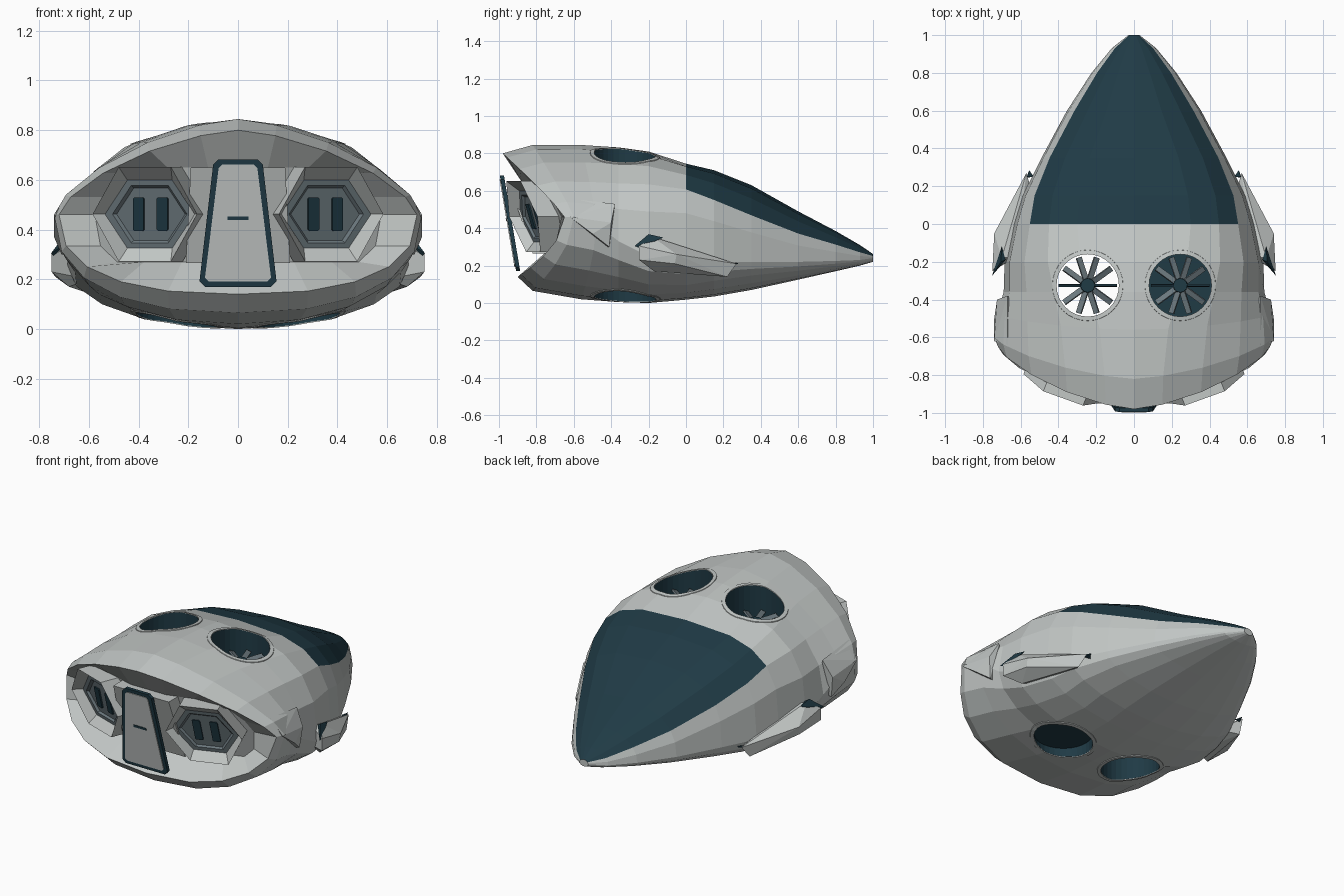
import bpy, bmesh
from math import sin, cos, pi, radians
from mathutils import Matrix, Vector
from mathutils.bvhtree import BVHTree

if "Cube" in bpy.data.objects:
    bpy.data.objects.remove(bpy.data.objects["Cube"])


def material(name, rgb):
    m = bpy.data.materials.new(name)
    m.use_nodes = True
    m.diffuse_color = (*rgb, 1)
    m.node_tree.nodes["Principled BSDF"].inputs["Base Color"].default_value = (*rgb, 1)
    return m


GREY = material("hull grey", (0.54, 0.57, 0.56))
TEAL = material("dark teal", (0.014, 0.043, 0.06))
STEEL = material("blue steel", (0.15, 0.19, 0.21))


def finish(name, bm, *mats):
    bmesh.ops.recalc_face_normals(bm, faces=bm.faces)
    me = bpy.data.meshes.new(name)
    bm.to_mesh(me)
    bm.free()
    for m in mats:
        me.materials.append(m)
    ob = bpy.data.objects.new(name, me)
    bpy.context.collection.objects.link(ob)
    return ob


def bridge(bm, a, b):
    n = len(a)
    return [bm.faces.new((a[j], a[(j + 1) % n], b[(j + 1) % n], b[j])) for j in range(n)]


def prism(name, pts, front, depth, mat, matrix=Matrix()):
    """Extrude an x,z outline backwards from the sloped plane y = front(z)."""
    bm = bmesh.new()
    a, b = [[bm.verts.new(matrix @ Vector((x, front(z) + d, z))) for x, z in pts]
            for d in (0, depth)]
    bridge(bm, a, b)
    bm.faces.new(a)
    bm.faces.new(b)
    return finish(name, bm, mat)


def solid(name, pts, side, mat):
    """Faceted convex piece, mirrored by side."""
    bm = bmesh.new()
    for x, y, z in pts:
        bm.verts.new((side * x, y, z))
    bmesh.ops.convex_hull(bm, input=bm.verts)
    return finish(name, bm, mat)


# Hull: y, half width, top, waist, bottom, roundness above and below,
# sweep of top and bottom, angle of the shoulder edge
STATIONS = [
    (-.65, .72, .80, .46, .14, 1.5, 2.5, -.33, -.25, 36),
    (-.60, .74, .845, .46, .065, 1.5, 2.4, -.22, -.22, 36),
    (-.48, .725, .845, .42, .02, 1.7, 2.2, -.08, -.08, 36),
    (-.36, .69, .832, .33, .005, 2.2, 2, 0, 0, 36),
    (-.20, .685, .81, .25, 0, 2.7, 2, 0, 0, 37),
    (0, .64, .745, .22, .018, 3.2, 2, 0, 0, 38),
    (.15, .59, .71, .22, .035, 3.1, 2, 0, 0, 33),
    (.35, .49, .63, .22, .07, 2.9, 2, 0, 0, 29),
    (.60, .355, .49, .22, .125, 2.4, 2, 0, 0, 30),
    (.80, .225, .385, .225, .17, 2.2, 2, 0, 0, 31),
    (.93, .118, .31, .23, .20, 2, 2, 0, 0, 31),
    (1, .03, .262, .24, .22, 2, 2, 0, 0, 31)]
N = 20


def section(y, w, top, waist, bottom, n_up, n_low, sweep_up, sweep_low, edge):
    gap = (90 - edge) / 3
    quarter = [0, edge / 2, edge, edge + gap, edge + 2 * gap]
    half = quarter + [90] + [180 - a for a in reversed(quarter[1:])]
    pts = []
    for a in half + [180 + a for a in half]:
        c, s = cos(radians(a)), sin(radians(a))
        up = s > 0
        e = 2 / (n_up if up else n_low)
        x = w * abs(c) ** e * (1 if c > 0 else -1)
        z = waist + abs(s) ** e * ((top if up else bottom) - waist)
        pts.append(Vector((x, y + (sweep_up if up else sweep_low) * abs(s) ** 1.5, z)))
    return pts


bm = bmesh.new()
sections = [section(*s) for s in STATIONS]
rings = [[bm.verts.new(p) for p in pts] for pts in sections]
for i in range(len(rings) - 1):
    for j, f in enumerate(bridge(bm, rings[i], rings[i + 1])):
        # canopy covers the upper part of the nose
        f.material_index = int(STATIONS[i][0] >= 0 and N // 10 <= j < N * 2 // 5)
bm.faces.new(rings[-1])

# Recessed rear wall inside the open lip
wall = []
for p in sections[0]:
    x, z = p.x * .8, min(max(p.z, .27), .65)
    y = -.88 + .34 * (.65 - z) + .35 * max(0, abs(x) - .15)
    wall.append(bm.verts.new((x, y, z)))
bridge(bm, rings[0], wall)
for j in range(N // 2):
    k = dict.fromkeys((j, j + 1, N - 1 - j, (N - j) % N))
    bm.faces.new([wall[i] for i in k])
bmesh.ops.recalc_face_normals(bm, faces=bm.faces)
surface = BVHTree.FromBMesh(bm)
hull = finish("hull", bm, GREY, TEAL)

# Lift fan ducts cut through the hull
FAN_X, FAN_Y, FAN_R = .245, -.325, .165
for side in (-1, 1):
    cbm = bmesh.new()
    bmesh.ops.create_cone(cbm, cap_ends=True, segments=32, radius1=FAN_R, radius2=FAN_R,
                          depth=2, matrix=Matrix.Translation((side * FAN_X, FAN_Y, .4)))
    cutter = finish("duct_cutter", cbm, TEAL)
    cutter.hide_render = True
    mod = hull.modifiers.new("duct", "BOOLEAN")
    mod.operation, mod.solver, mod.object = "DIFFERENCE", "EXACT", cutter
    mod.material_mode = "TRANSFER"
    bpy.context.view_layer.objects.active = hull
    bpy.ops.object.modifier_apply(modifier=mod.name)
    bpy.data.objects.remove(cutter)


def fan_rim(name, side, up):
    """Thin raised ring that follows the hull skin."""
    bm = bmesh.new()
    loops = []
    for r, lift in ((FAN_R + .001, -.01), (FAN_R + .001, .004), (.187, .004), (.19, -.01)):
        loop = []
        for k in range(32):
            a = 2 * pi * k / 32
            x, y = side * FAN_X + r * cos(a), FAN_Y + r * sin(a)
            hit = surface.ray_cast(Vector((x, y, 2 * up)), Vector((0, 0, -up)))[0]
            loop.append(bm.verts.new((x, y, hit.z + lift * up)))
        loops.append(loop)
    for a, b in zip(loops, loops[1:]):
        bridge(bm, a, b)
    finish(name, bm, GREY)


def fan(name, side):
    base = Matrix.Translation((side * FAN_X, FAN_Y, .67))
    blades = bmesh.new()
    hub = bmesh.new()
    for k in range(10):
        # the two cross blades are dark and stand on edge
        dark = k % 5 == 0
        m = (base @ Matrix.Rotation(2 * pi * k / 10, 4, "Z") @ Matrix.Translation((.09, 0, 0))
             @ Matrix.Rotation(radians(80 if dark else 25), 4, "X")
             @ Matrix.Diagonal((.13, .03, .012, 1)))
        bmesh.ops.create_cube(hub if dark else blades, size=1, matrix=m)
    finish(name + "_blades", blades, STEEL)
    bmesh.ops.create_cone(hub, cap_ends=True, segments=12, radius1=.042, radius2=.037,
                          depth=.04, matrix=base)
    finish(name + "_hub", hub, TEAL)


def engine(name, side):
    """Hexagonal funnel with a stepped plate and two slots, raked outwards."""
    m = Matrix(((1, -.4 * side, 0, .375 * side), (.36 * side, 1, -.28, -.87),
                (0, 0, 1, .462), (0, 0, 0, 1)))
    bm = bmesh.new()
    loops = []
    for xr, zr, d in ((.21, .19, .12), (.21, .19, 0), (.18, .137, .05),
                      (.15, .115, .05), (.138, .105, .062)):
        loops.append([bm.verts.new(m @ Vector((xr * cos(k * pi / 3), d,
                      zr * sin(k * pi / 3) / sin(pi / 3)))) for k in range(6)])
    for i in range(4):
        for f in bridge(bm, loops[i], loops[i + 1]):
            f.material_index = int(i > 1)
    bm.faces.new(loops[-1]).material_index = 1
    finish(name, bm, GREY, STEEL)
    for tag, x in (("inner", -side * .048), ("outer", side * .048)):
        w, h, c = .022, .067, .005
        pts = [(x - w, c - h), (x - w + c, -h), (x + w - c, -h), (x + w, c - h),
               (x + w, h - c), (x + w - c, h), (x - w + c, h), (x - w, h - c)]
        prism(f"{name}_{tag}_slot", pts, lambda z: .054, .009, TEAL, m)


# Paired parts
for side, tag in ((1, "left"), (-1, "right")):
    fan(tag + "_fan", side)
    fan_rim(tag + "_upper_fan_rim", side, 1)
    fan_rim(tag + "_lower_fan_rim", side, -1)
    engine(tag + "_engine", side)
    solid(tag + "_side_fin", [
        (.70, -.18, .355), (.75, -.25, .305), (.75, -.25, .23), (.68, -.17, .17),
        (.74, -.05, .26), (.735, -.06, .21), (.59, .22, .14), (.57, .27, .21),
        (.6, -.16, .2), (.52, .1, .2), (.62, -.17, .33)], side, GREY)
    solid(tag + "_fin_intake", [
        (.752, -.275, .305), (.742, -.25, .295), (.705, -.2, .368), (.70, -.12, .35),
        (.70, -.18, .345), (.68, -.19, .35)], side, TEAL)
    solid(tag + "_fin_tip", [
        (.57, .245, .2), (.555, .285, .212), (.565, .25, .215), (.53, .25, .2)], side, TEAL)
    solid(tag + "_cheek", [
        (.74, -.62, .46), (.74, -.5, .37), (.725, -.4, .43), (.71, -.41, .3),
        (.67, -.38, .53), (.6, -.6, .45), (.67, -.64, .56), (.6, -.45, .3)], side, GREY)

# Floor that closes the left duct
bm = bmesh.new()
bmesh.ops.create_circle(bm, cap_ends=True, segments=32, radius=FAN_R,
                        matrix=Matrix.Translation((FAN_X, FAN_Y, .075)))
finish("left_duct_floor", bm, TEAL)

# Rear centre block and door
prism("centre_block", [(-.21, .265), (.21, .265), (.19, .65), (-.19, .65)],
      lambda z: -.95 + .34 * (.65 - z), .12, GREY)


def door_outline(inset, cut):
    b, t, lo, hi = .155 - inset, .1 - inset, .17 + inset, .683 - inset
    half = [(b - cut, lo), (b, lo + cut), (t, hi - cut), (t - cut, hi)]
    return half + [(-x, z) for x, z in reversed(half)]


def door_plane(offset):
    return lambda z: offset + .17 * (.68 - z)


prism("door_frame", door_outline(0, .022), door_plane(-.995), .022, TEAL)
prism("door_panel", door_outline(.022, .014), door_plane(-1), .009, GREY)
prism("door_handle", [(-.043, .438), (.043, .438), (.043, .453), (-.043, .453)],
      door_plane(-1.003), .008, TEAL)
